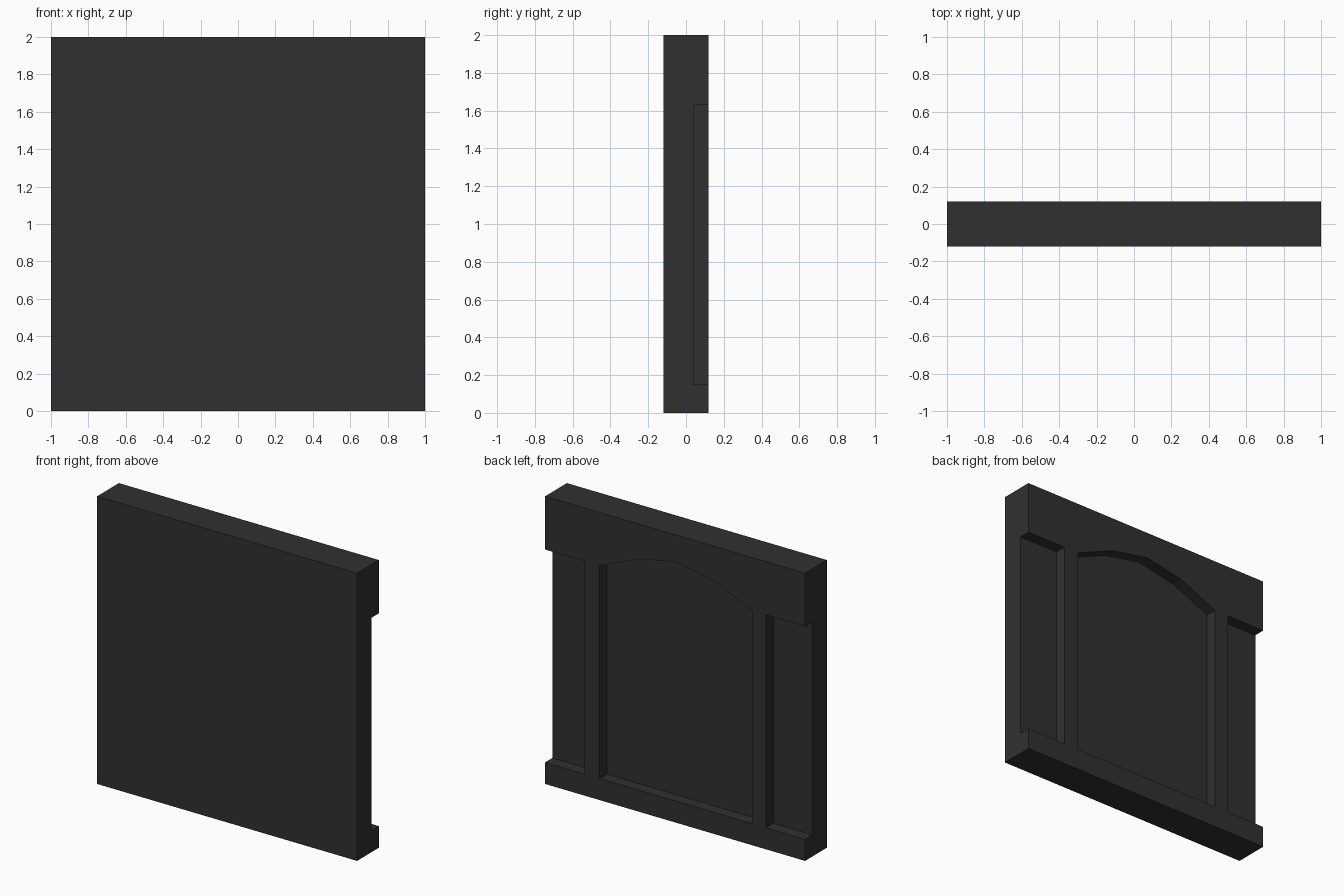
import bpy, bmesh

# Remove the default cube
cube = bpy.data.objects.get("Cube")
if cube:
    bpy.data.objects.remove(cube, do_unlink=True)

# Charcoal material
charcoal = bpy.data.materials.new("charcoal")
charcoal.use_nodes = True
colour = (0.03, 0.03, 0.03, 1)
charcoal.diffuse_color = colour
charcoal.node_tree.nodes["Principled BSDF"].inputs["Base Color"].default_value = colour

FRONT, FLOOR, BACK = -0.12, 0.04, 0.12
SILL, SPRING = 0.15, 1.63


def prism(name, outline, y0, y1):
    """Extrude an (x, z) outline from y0 to y1."""
    bm = bmesh.new()
    face = bm.faces.new([bm.verts.new((x, y0, z)) for x, z in outline])
    grown = bmesh.ops.extrude_face_region(bm, geom=[face])["geom"]
    for v in grown:
        if isinstance(v, bmesh.types.BMVert):
            v.co.y = y1
    bmesh.ops.recalc_face_normals(bm, faces=bm.faces[:])
    mesh = bpy.data.meshes.new(name)
    bm.to_mesh(mesh)
    bm.free()
    mesh.materials.append(charcoal)
    obj = bpy.data.objects.new(name, mesh)
    bpy.context.collection.objects.link(obj)
    return obj


def rect(x0, x1, z0, z1):
    return [(x0, z0), (x1, z0), (x1, z1), (x0, z1)]


# Solid wall block
wall = prism("wall_panel", rect(-1, 1, 0, 2), FRONT, BACK)

# Arched centre recess and two side recesses open at the ends
arch = [(-0.59, SILL), (0.58, SILL), (0.58, SPRING), (0.28, 1.757),
        (-0.01, 1.813), (-0.30, 1.757), (-0.59, SPRING)]
recesses = {
    "centre_recess": arch,
    "left_recess": rect(0.695, 1.1, SILL, SPRING),
    "right_recess": rect(-1.1, -0.70, SILL, SPRING),
}

# Carve the recesses into the back
bpy.context.view_layer.objects.active = wall
for name, outline in recesses.items():
    cutter = prism(name, outline, FLOOR, BACK + 0.1)
    cutter.hide_render = True
    cut = wall.modifiers.new(name, "BOOLEAN")
    cut.operation = "DIFFERENCE"
    cut.solver = "EXACT"
    cut.object = cutter
    bpy.ops.object.modifier_apply(modifier=name)
    bpy.data.objects.remove(cutter, do_unlink=True)
